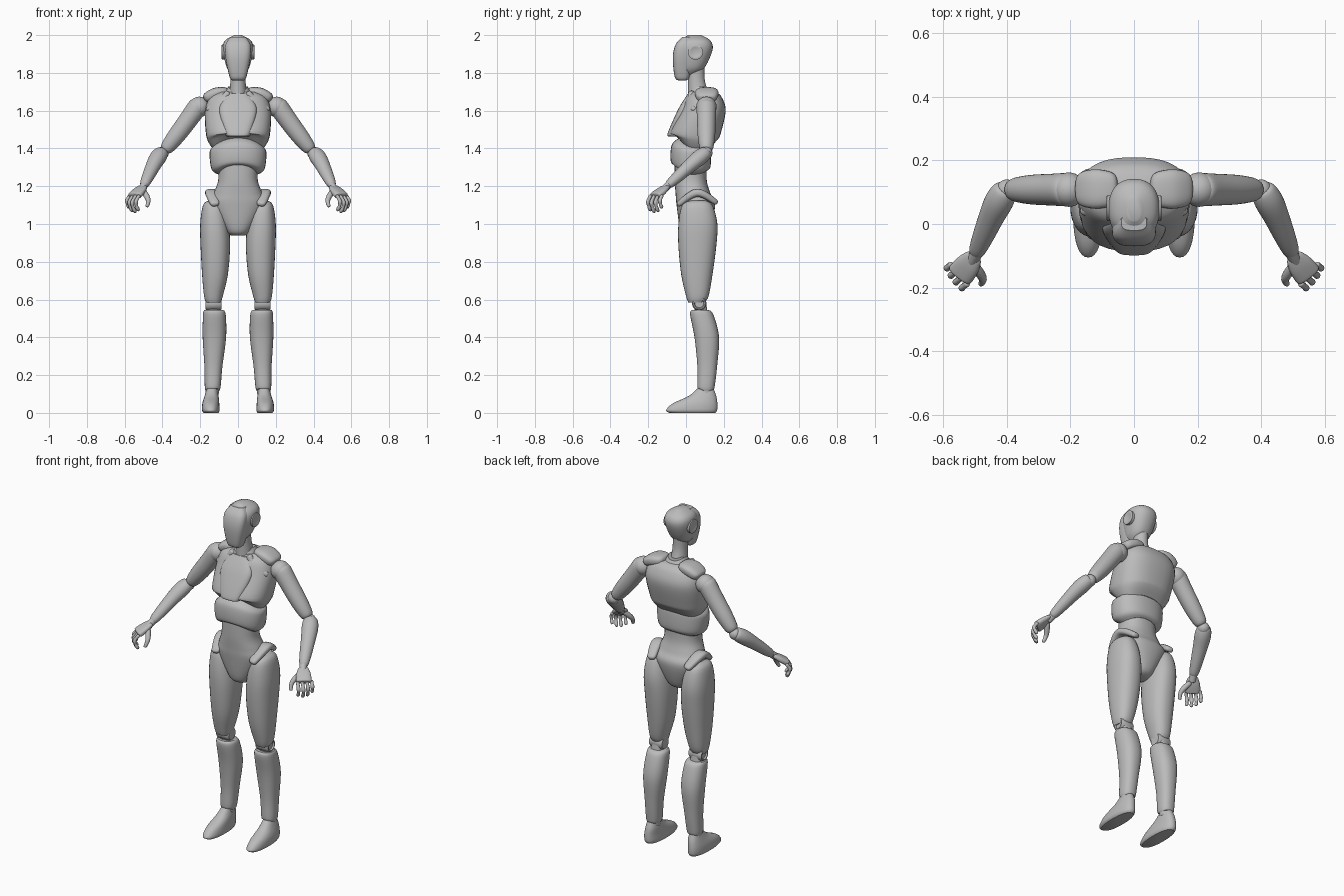
import bpy, bmesh
from math import sin, cos, pi, radians
from mathutils import Vector, Matrix

cube = bpy.data.objects.get("Cube")
if cube:
    bpy.data.objects.remove(cube)

grey = bpy.data.materials.new("plain grey")
grey.use_nodes = True
tone = (.5, .5, .5, 1)
grey.diffuse_color = tone
grey.node_tree.nodes["Principled BSDF"].inputs["Base Color"].default_value = tone

SIDES = 32
STEPS = 24
SIDEWAYS = Vector((1, 0, 0))
UP = Vector((0, 0, 1))


def finish(name, bm, mirror):
    """Turn a bmesh into a smooth shaded object, optionally mirrored across x."""
    bmesh.ops.recalc_face_normals(bm, faces=bm.faces)
    mesh = bpy.data.meshes.new(name)
    bm.to_mesh(mesh)
    bm.free()
    mesh.shade_smooth()
    mesh.set_sharp_from_angle(angle=radians(40))
    mesh.materials.append(grey)
    obj = bpy.data.objects.new(name, mesh)
    bpy.context.collection.objects.link(obj)
    if mirror:
        modifier = obj.modifiers.new("mirror", "MIRROR")
        modifier.use_mirror_merge = False


def sample(keys, t):
    """Smooth curve through evenly timed keys, t from start to end."""
    last = len(keys) - 1
    place = min(max(t, 0), 1) * last
    i = min(int(place), last - 1)
    f = place - i
    start, end = keys[i], keys[i + 1]
    leave = (end - keys[max(i - 1, 0)]) / 2
    arrive = (keys[min(i + 2, last)] - start) / 2
    ease = f * f * (3 - 2 * f)
    return start + (end - start) * ease + leave * (f * (1 - f) ** 2) - arrive * (f * f * (1 - f))


def outline(power):
    """Unit superellipse points."""
    def bend(v):
        return abs(v) ** (2 / power) * (1 if v > 0 else -1)
    angles = [2 * pi * i / SIDES for i in range(SIDES)]
    return [(bend(cos(a)), bend(sin(a))) for a in angles]


def skin(name, rings, mirror):
    """Bridge rings of points and cap both ends."""
    bm = bmesh.new()
    loops = [[bm.verts.new(p) for p in ring] for ring in rings]
    for low, high in zip(loops, loops[1:]):
        for i in range(SIDES):
            j = (i + 1) % SIDES
            bm.faces.new((low[i], low[j], high[j], high[i]))
    bm.faces.new(loops[0])
    bm.faces.new(loops[-1])
    finish(name, bm, mirror)


def ring(z, half, front, back, x=0, arch=0):
    """Level section; arch lifts the middle of its front and, less, its back."""
    return Vector((x, z, half, front, back, arch))


def stack(name, *sections, power=2.3, mirror=False):
    rings = []
    for step in range(STEPS + 1):
        x, z, half, front, back, arch = sample(sections, step / STEPS)
        middle, depth = (front + back) / 2, (back - front) / 2
        rings.append([(x + u * half, middle + v * depth, z + arch * v * v * (1 if v < 0 else .4))
                      for u, v in outline(power)])
    skin(name, rings, mirror)


def limb(name, path, radius, flat=1, side=None, blunt=12, power=2):
    """Round-ended pair of tubes along a path, thickness following the radius keys."""
    path = [Vector(p) for p in path]
    rings = []
    for step in range(STEPS + 1):
        t = (1 - cos(pi * step / STEPS)) / 2
        along = (sample(path, t + .02) - sample(path, t - .02)).normalized()
        across = side - along * along.dot(side) if side else along.cross(UP)
        across.normalize()
        other = along.cross(across) * flat
        size = sample(radius, t) * max(1 - abs(1 - 2 * t) ** blunt, .01) ** .5
        centre = sample(path, t)
        rings.append([centre + (across * u + other * v) * size for u, v in outline(power)])
    skin(name, rings, True)


def ball(name, centre, radius):
    bm = bmesh.new()
    bmesh.ops.create_uvsphere(bm, u_segments=SIDES, v_segments=STEPS, radius=radius,
                              matrix=Matrix.Translation(centre))
    finish(name, bm, True)


def disc(name, centre, radius, depth):
    """Dished round plate facing sideways."""
    profile = [(-.5, .85), (-.4, 1), (.4, 1), (.5, .85), (.5, .7), (.4, .6)]
    rings = [[Vector(centre) + Vector((offset * depth, u * radius * scale, v * radius * scale))
              for u, v in outline(2)] for offset, scale in profile]
    skin(name, rings, True)


# Head, face mask and neck
stack("skull",
      ring(z=1.79, half=.03, front=-.02, back=.05),
      ring(z=1.83, half=.06, front=-.04, back=.1),
      ring(z=1.92, half=.08, front=-.05, back=.14),
      ring(z=1.97, half=.07, front=-.03, back=.13),
      ring(z=2, half=.02, front=.01, back=.08))
stack("face_mask",
      ring(z=1.76, half=.03, front=-.04, back=0),
      ring(z=1.78, half=.045, front=-.06, back=.02),
      ring(z=1.88, half=.066, front=-.07, back=.03),
      ring(z=1.95, half=.066, front=-.055, back=.03),
      ring(z=1.99, half=.04, front=-.02, back=.03), power=3)
disc("ear_discs", (.077, .05, 1.91), radius=.04, depth=.02)
stack("neck",
      ring(z=1.66, half=.05, front=.01, back=.13),
      ring(z=1.76, half=.04, front=.01, back=.1),
      ring(z=1.85, half=.04, front=0, back=.1), power=2)
stack("neck_collar",
      ring(z=1.67, half=.08, front=.01, back=.16),
      ring(z=1.73, half=.05, front=.02, back=.13, arch=-.04))

# Chest, belly and pelvis
stack("rib_cage",
      ring(z=1.38, half=.12, front=-.03, back=.13, arch=.07),
      ring(z=1.43, half=.155, front=-.07, back=.17, arch=.05),
      ring(z=1.48, half=.17, front=-.085, back=.185, arch=.01),
      ring(z=1.6, half=.175, front=-.03, back=.21),
      ring(z=1.67, half=.15, front=0, back=.19),
      ring(z=1.7, half=.1, front=.03, back=.16), power=2.5)
stack("breast_plate",
      ring(z=1.465, half=.05, front=-.085, back=.04),
      ring(z=1.48, half=.07, front=-.097, back=.04),
      ring(z=1.61, half=.1, front=-.04, back=.05),
      ring(z=1.69, half=.05, front=.01, back=.06), power=3.5)
stack("belly_band",
      ring(z=1.26, half=.1, front=-.05, back=.11, arch=.05),
      ring(z=1.29, half=.14, front=-.08, back=.13, arch=.04),
      ring(z=1.38, half=.15, front=-.075, back=.13, arch=.04),
      ring(z=1.41, half=.13, front=-.03, back=.12, arch=.05))
stack("pelvis",
      ring(z=.94, half=.04, front=0, back=.08),
      ring(z=.97, half=.07, front=-.03, back=.12),
      ring(z=1.1, half=.145, front=-.05, back=.155),
      ring(z=1.16, half=.13, front=-.055, back=.13),
      ring(z=1.23, half=.105, front=-.06, back=.11),
      ring(z=1.33, half=.105, front=-.06, back=.11))
limb("shoulder_pads", [(.05, .11, 1.7), (.12, .11, 1.69), (.18, .11, 1.66)],
     radius=[.05, .062, .05], flat=.5, blunt=6, power=2.8)
limb("collar_bars", [(.05, .03, 1.7), (.08, .03, 1.66), (.165, .045, 1.6)], radius=[.017, .02, .017])

# Arms
ball("shoulder_joints", (.205, .108, 1.62), radius=.054)
limb("upper_arms", [(.2, .108, 1.64), (.29, .108, 1.515), (.39, .108, 1.385)],
     radius=[.054, .05, .046, .034])
ball("elbow_joints", (.4, .107, 1.375), radius=.033)
limb("forearms", [(.4, .115, 1.385), (.44, .04, 1.325), (.5, -.1, 1.2)],
     radius=[.036, .045, .037, .025], flat=.92)
limb("wrists", [(.49, -.08, 1.22), (.51, -.12, 1.18)], radius=[.02, .02])

# Hands: palm, four curled fingers and a thumb
limb("palms", [(.5, -.1, 1.2), (.55, -.165, 1.147)], radius=[.025, .04, .043], flat=.45, power=2.6)
row = Vector((.05, .06, 0))
first_knuckle = Vector((.522, -.186, 1.152))
curl = [Vector(p) for p in ((0, 0, 0), (.02, -.016, -.035), (.016, -.011, -.066), (.003, 0, -.092))]
for i, (finger, reach) in enumerate(dict(index=.9, middle=1, ring=.95, little=.75).items()):
    knuckle = first_knuckle + row * i / 3
    limb(finger + "_fingers", [knuckle + p * reach for p in curl],
         radius=[.011, .009, .011, .008, .01, .007], side=row)
limb("thumbs", [(.505, -.125, 1.18), (.476, -.17, 1.13), (.482, -.19, 1.09)],
     radius=[.014, .015, .011, .009], side=row)

# Hips and thighs
limb("hip_guards", [(.12, -.045, 1.1), (.14, .06, 1.165), (.115, .165, 1.11)],
     radius=[.024, .034, .024], flat=.62, side=SIDEWAYS, power=2.6)
stack("thighs",
      ring(x=.13, z=1.125, half=.025, front=.03, back=.1),
      ring(x=.13, z=1.1, half=.055, front=-.02, back=.14),
      ring(x=.125, z=1, half=.075, front=-.04, back=.166),
      ring(x=.12, z=.88, half=.078, front=-.04, back=.16),
      ring(x=.122, z=.73, half=.068, front=-.025, back=.14),
      ring(x=.13, z=.62, half=.05, front=0, back=.12),
      ring(x=.13, z=.585, half=.04, front=.012, back=.1), mirror=True)

# Knees and shins
disc("knee_discs", (.13, .07, .58), radius=.038, depth=.085)
stack("knee_links",
      ring(x=.13, z=.5, half=.035, front=.05, back=.12),
      ring(x=.13, z=.62, half=.03, front=.04, back=.1), power=3, mirror=True)
stack("shins",
      ring(x=.128, z=.545, half=.05, front=.03, back=.12),
      ring(x=.125, z=.52, half=.06, front=.022, back=.145),
      ring(x=.125, z=.4, half=.062, front=.045, back=.175),
      ring(x=.13, z=.25, half=.048, front=.06, back=.165),
      ring(x=.134, z=.14, half=.042, front=.06, back=.152),
      ring(x=.135, z=.115, half=.035, front=.066, back=.146, arch=.02), mirror=True)

# Ankles and feet
ball("ankle_joints", (.136, .106, .115), radius=.036)
stack("feet",
      ring(x=.143, z=0, half=.04, front=-.09, back=.155),
      ring(x=.144, z=.015, half=.047, front=-.105, back=.165),
      ring(x=.144, z=.05, half=.045, front=-.07, back=.166),
      ring(x=.14, z=.09, half=.037, front=.015, back=.16),
      ring(x=.138, z=.13, half=.027, front=.062, back=.145), mirror=True)
